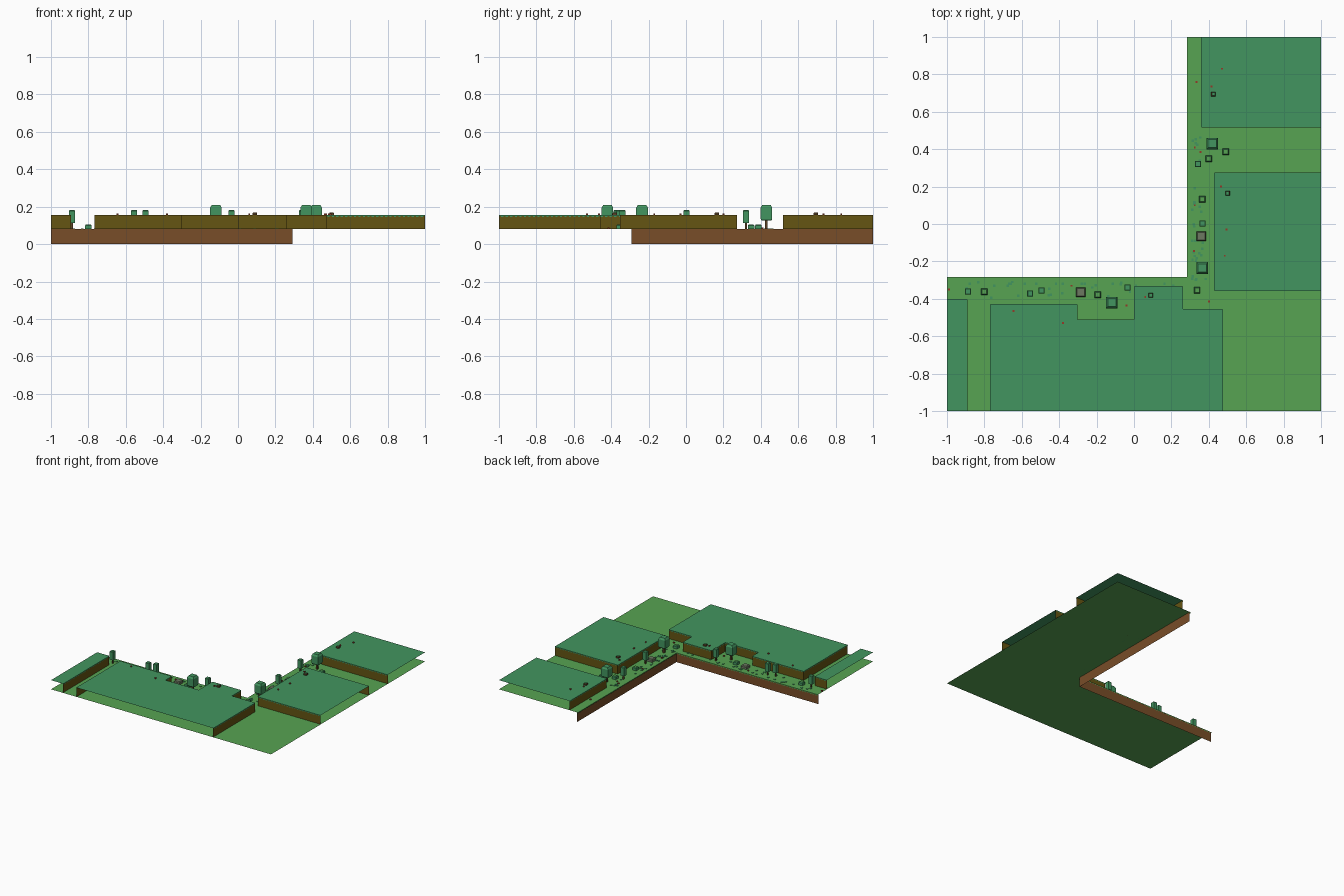
import bpy, bmesh, random
from mathutils import Vector

if "Cube" in bpy.data.objects:
    bpy.data.objects.remove(bpy.data.objects["Cube"])

random.seed(4)
G, T = 0.08, 0.155  # lower ground and plateau heights


def mat(name, r, g, b):
    m = bpy.data.materials.new(name)
    m.diffuse_color = (r, g, b, 1)
    m.use_nodes = True
    m.node_tree.nodes["Principled BSDF"].inputs["Base Color"].default_value = m.diffuse_color
    return m


GRASS = mat("light grass", 0.095, 0.37, 0.085)
LEAF = mat("deep green", 0.055, 0.30, 0.115)
DIRT = mat("brown cliff", 0.19, 0.075, 0.021)
SOIL = mat("olive soil", 0.13, 0.09, 0.006)
WOOD = mat("trunk brown", 0.11, 0.055, 0.02)
ROCK = mat("grey rock", 0.15, 0.19, 0.12)
RED = mat("red flower", 0.30, 0.04, 0.02)


def finish(bm, name, mats):
    me = bpy.data.meshes.new(name)
    bm.to_mesh(me)
    bm.free()
    for m in mats:
        me.materials.append(m)
    ob = bpy.data.objects.new(name, me)
    bpy.context.collection.objects.link(ob)
    return ob


def face(bm, pts, mi=0):
    f = bm.faces.new([bm.verts.new(p) for p in pts])
    f.material_index = mi


def stack(bm, x, y, rings, mi=0, top=None):
    """Square rings (z, width) skinned into a closed block."""
    vs = []
    for z, w in rings:
        h = w / 2
        vs.append([bm.verts.new((x + a * h, y + b * h, z))
                   for a, b in ((-1, -1), (1, -1), (1, 1), (-1, 1))])
    fs = [bm.faces.new(vs[0][::-1])]
    for lo, hi in zip(vs, vs[1:]):
        fs += [bm.faces.new((lo[i], lo[(i + 1) % 4], hi[(i + 1) % 4], hi[i])) for i in range(4)]
    for f in fs:
        f.material_index = mi
    bm.faces.new(vs[-1]).material_index = mi if top is None else top


def terrace(name, path, corners, z0, z1, top_mat, wall_mat, lip):
    """Open sheet on top, soil wall below the path, hanging grass teeth on its rim."""
    bm = bmesh.new()
    face(bm, [(x, y, z1) for x, y in (path + corners)[::-1]])
    for a, b in zip(path, path[1:]):
        a, b = Vector((*a, 0)), Vector((*b, 0))
        lo, hi = Vector((0, 0, z0)), Vector((0, 0, z1))
        face(bm, [b + lo, a + lo, a + hi, b + hi], 1)
        d = (b - a).normalized()
        out = Vector((-d.y, d.x, 0)) * lip
        n = max(1, round((b - a).length / 0.012))
        step = (b - a) / n
        for i in range(n):
            p, q = a + step * i, a + step * (i + 1)
            drop = Vector((0, 0, z1 - (0.010 if i % 2 else 0.005)))
            face(bm, [p + hi, q + hi, q + out + hi, p + out + hi])
            face(bm, [q + out + drop, p + out + drop, p + out + hi, q + out + hi])
    finish(bm, name, [top_mat, wall_mat])


# Lower L-shaped ground with its cliff along the inner edges
terrace("lower_ground", [(-1, -.291), (.291, -.291), (.291, 1)],
        [(1, 1), (1, -1), (-1, -1)], 0, G, GRASS, DIRT, 0.007)

# Raised plateaus
terrace("plateau_left", [(-1, -.403), (-.892, -.403), (-.892, -1)],
        [(-1, -1)], G, T, LEAF, SOIL, 0.003)
terrace("plateau_front", [(-.768, -1), (-.768, -.43), (-.305, -.43), (-.305, -.513),
                          (.003, -.513), (.003, -.335), (.26, -.335), (.26, -.457),
                          (.473, -.457), (.473, -1)], [], G, T, LEAF, SOIL, 0.003)
terrace("plateau_middle", [(1, -.354), (.43, -.354), (.43, .272), (1, .272)],
        [], G, T, LEAF, SOIL, 0.003)
terrace("plateau_back", [(1, .518), (.36, .518), (.36, 1)],
        [(1, 1)], G, T, LEAF, SOIL, 0.003)

# Large trees
for x, y in [(.418, .43), (-.118, -.42), (.365, -.235)]:
    bm = bmesh.new()
    stack(bm, x, y, [(G, .014), (.13, .014)], 1)
    stack(bm, x, y, [(.125, .052), (.135, .062), (.195, .062), (.21, .044)])
    finish(bm, "large_tree", [LEAF, WOOD])

# Small trees
for x, y in [(-.887, -.36), (-.555, -.372), (-.495, -.355), (-.035, -.34),
             (.366, .002), (.343, .32)]:
    bm = bmesh.new()
    stack(bm, x, y, [(G, .01), (.115, .01)], 1)
    stack(bm, x, y, [(.112, .032), (.178, .032), (.182, .026)])
    finish(bm, "small_tree", [LEAF, WOOD])

# Low bushes
for x, y in [(-.80, -.362), (-.193, -.378), (.365, .133), (.40, .348),
             (.49, .387), (.337, -.355)]:
    bm = bmesh.new()
    stack(bm, x, y, [(G, .034), (.10, .034), (.106, .024)], 0, 1)
    finish(bm, "bush", [LEAF, GRASS])

# Rocks
for x, y in [(-.285, -.365), (.36, -.065)]:
    bm = bmesh.new()
    stack(bm, x, y, [(G, .05), (.097, .05), (.104, .04)])
    finish(bm, "rock", [ROCK])

# Small stumps on the plateaus
bm = bmesh.new()
for x, y in [(.425, .695), (.50, .165), (.09, -.38)]:
    stack(bm, x, y, [(T, .024), (.166, .024), (.17, .018)], 0, 1)
finish(bm, "plateau_stumps", [WOOD, LEAF])

# Flowers on the ground and on the plateaus
bm = bmesh.new()
for x, y in [(-.99, -.35), (-.335, -.33), (-.04, -.435), (.335, .76), (.325, .41),
             (.355, .385), (.325, .1), (.32, -.145), (.40, -.415)]:
    stack(bm, x, y, [(G, .01), (G + .008, .01)])
for x, y in [(.06, -.39), (-.645, -.465), (-.38, -.53), (.47, .83), (.415, .735),
             (.465, .2), (.495, -.03), (.485, -.17)]:
    stack(bm, x, y, [(T, .01), (T + .008, .01)])
finish(bm, "flowers", [RED])

# Scattered grass tufts along the path
bm = bmesh.new()
for i in range(34):
    stack(bm, random.uniform(-.95, .25), random.uniform(-.40, -.31) if i % 4 else -.32,
          [(G, .013), (G + .004, .013)])
    stack(bm, random.uniform(.31, .36 if i % 3 else .40),
          random.uniform(-.33, .5), [(G, .013), (G + .004, .013)])
finish(bm, "grass_tufts", [LEAF])
